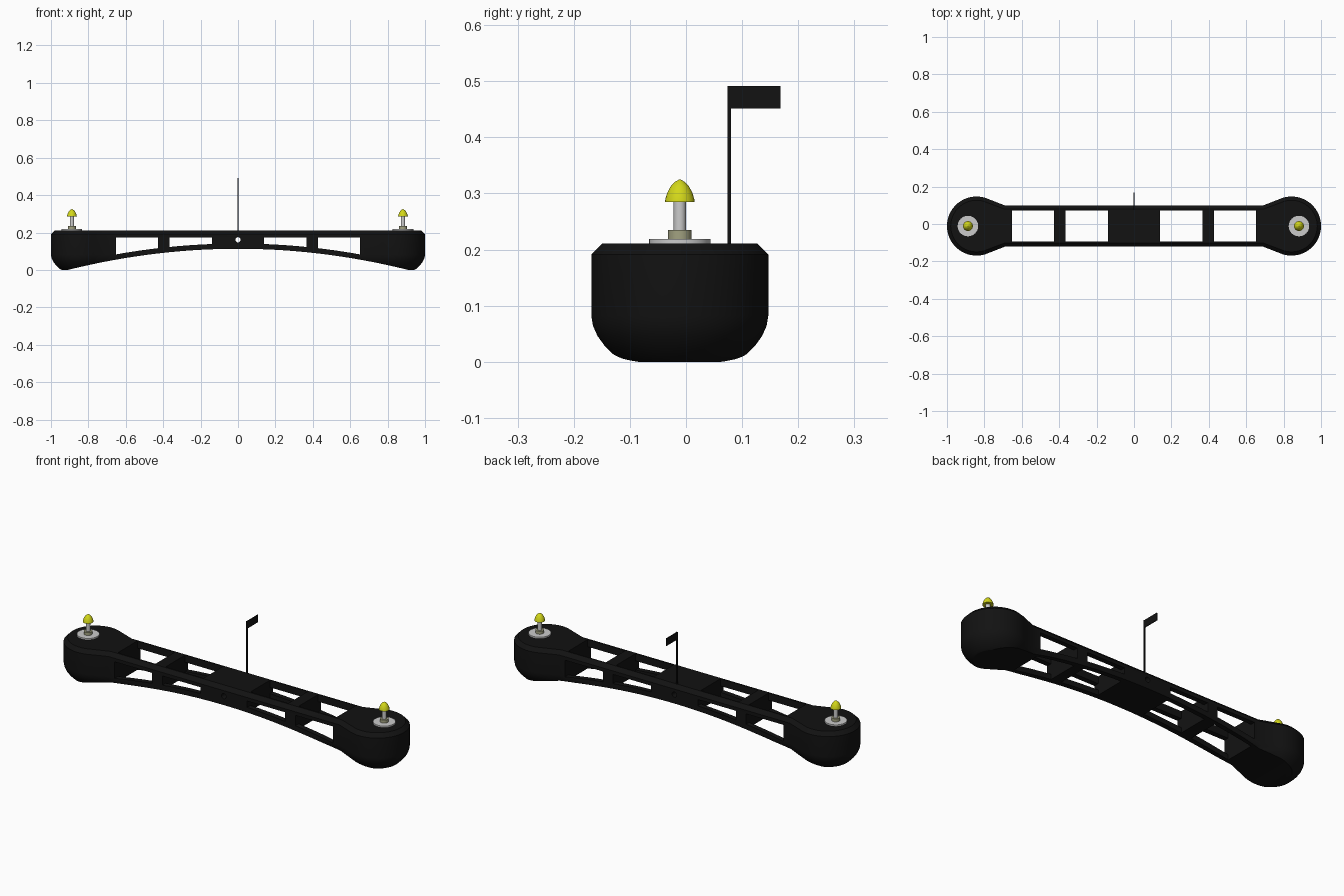
import bpy, bmesh
from math import cos, sin, pi, radians

if "Cube" in bpy.data.objects:
    bpy.data.objects.remove(bpy.data.objects["Cube"])

YC = -0.011  # body centre line in y


def material(name, rgb):
    m = bpy.data.materials.new(name)
    m.diffuse_color = (*rgb, 1)
    m.use_nodes = True
    m.node_tree.nodes["Principled BSDF"].inputs["Base Color"].default_value = m.diffuse_color
    return m


BLACK = material("black", (0.006, 0.006, 0.006))
YELLOW = material("yellow", (0.65, 0.68, 0.01))
KHAKI = material("khaki", (0.36, 0.36, 0.22))


def finish(name, bm, mat=None, smooth=True):
    bmesh.ops.recalc_face_normals(bm, faces=bm.faces)
    me = bpy.data.meshes.new(name)
    bm.to_mesh(me)
    bm.free()
    ob = bpy.data.objects.new(name, me)
    bpy.context.collection.objects.link(ob)
    if mat:
        me.materials.append(mat)
    if smooth:
        shade(ob)
    return ob


def shade(ob):
    bpy.ops.object.select_all(action='DESELECT')
    ob.select_set(True)
    bpy.context.view_layer.objects.active = ob
    bpy.ops.object.shade_smooth_by_angle(angle=radians(25))


def loft(bm, rings):
    vs = [[bm.verts.new(p) for p in r] for r in rings]
    n = len(vs[0])
    for a, b in zip(vs, vs[1:]):
        for i in range(n):
            bm.faces.new((a[i], a[(i + 1) % n], b[(i + 1) % n], b[i]))
    bm.faces.new(vs[0])
    bm.faces.new(vs[-1])


def prism_y(bm, pts):
    loft(bm, [[(x, y, z) for x, z in pts] for y in (-0.4, 0.4)])


def box(bm, x0, x1, y0, y1, z0, z1):
    loft(bm, [[(x0, y0, z), (x1, y0, z), (x1, y1, z), (x0, y1, z)] for z in (z0, z1)])


def arch(x):
    return 0.113 * (1 - (x / 0.91) ** 2)


# plan outline: round pods joined by a straight beam, inset by d
def outline(d, z):
    half = []
    for i in range(33):
        a = radians(-115 + 230 * i / 32)
        half.append((0.842 + (0.158 - d) * cos(a), (0.158 - d) * sin(a)))
    right = [(0.69, -0.11 + d)] + half + [(0.69, 0.11 - d)]
    pts = right + [(-x, -y) for x, y in right]
    return [(x, y + YC, z) for x, y in pts]


bm = bmesh.new()
loft(bm, [outline(d, z) for d, z in (
    (0.057, 0), (0.047, 0.005), (0.024, 0.028), (0.011, 0.046), (0.003, 0.064),
    (0, 0.082), (0, 0.191), (0.02, 0.211))])
body = finish("body", bm, BLACK, smooth=False)

# cutters: underside arch, lightening windows, centre hole
cutters = []
bm = bmesh.new()
xs = [-0.95 + 1.9 * i / 48 for i in range(49)]
prism_y(bm, [(x, arch(x)) for x in xs] + [(0.95, -0.2), (-0.95, -0.2)])
cutters.append(finish("arch_cutter", bm, smooth=False))

WINDOWS = [(s * a, s * b) for s in (-1, 1) for a, b in ((0.14, 0.367), (0.428, 0.653))]
bm = bmesh.new()
for a, b in WINDOWS:
    box(bm, min(a, b), max(a, b), YC - 0.082, YC + 0.084, -0.3, 0.5)
cutters.append(finish("top_window_cutter", bm, smooth=False))

bm = bmesh.new()
for a, b in WINDOWS:
    low = [a + (b - a) * i / 8 for i in range(9)]
    prism_y(bm, [(x, arch(x) + 0.028) for x in low] + [(b, 0.172), (a, 0.172)])
prism_y(bm, [(0.014 * cos(2 * pi * i / 24), 0.161 + 0.014 * sin(2 * pi * i / 24))
             for i in range(24)])
cutters.append(finish("side_window_cutter", bm, smooth=False))

bpy.context.view_layer.objects.active = body
for c in cutters:
    c.hide_render = True
    m = body.modifiers.new(c.name, 'BOOLEAN')
    m.operation, m.solver, m.object = 'DIFFERENCE', 'EXACT', c
    bpy.ops.object.modifier_apply(modifier=m.name)
for c in cutters:
    bpy.data.objects.remove(c)
shade(body)


# turned parts of the end pins
def lathe(name, x, profile, mat=None, n=32):
    bm = bmesh.new()
    loft(bm, [[(x + r * cos(2 * pi * i / n), YC + r * sin(2 * pi * i / n), z)
               for i in range(n)] for r, z in profile])
    return finish(name, bm, mat)


for side, x in (("left", -0.888), ("right", 0.882)):
    lathe(side + "_washer", x, [(0.055, 0.205), (0.055, 0.219)])
    lathe(side + "_collar", x, [(0.021, 0.215), (0.021, 0.235)], KHAKI)
    lathe(side + "_post", x, [(0.011, 0.23), (0.011, 0.288)])
    lathe(side + "_cap", x, [(0.0265, 0.285), (0.0255, 0.291), (0.022, 0.302),
                             (0.016, 0.313), (0.008, 0.321), (0.001, 0.325)], YELLOW)

# flag pole and flag
bm = bmesh.new()
box(bm, -0.003, 0.003, 0.074, 0.08, 0.2, 0.491)
finish("flag_pole", bm, BLACK, smooth=False)
bm = bmesh.new()
box(bm, -0.002, 0.002, 0.076, 0.168, 0.451, 0.491)
finish("flag", bm, BLACK, smooth=False)
